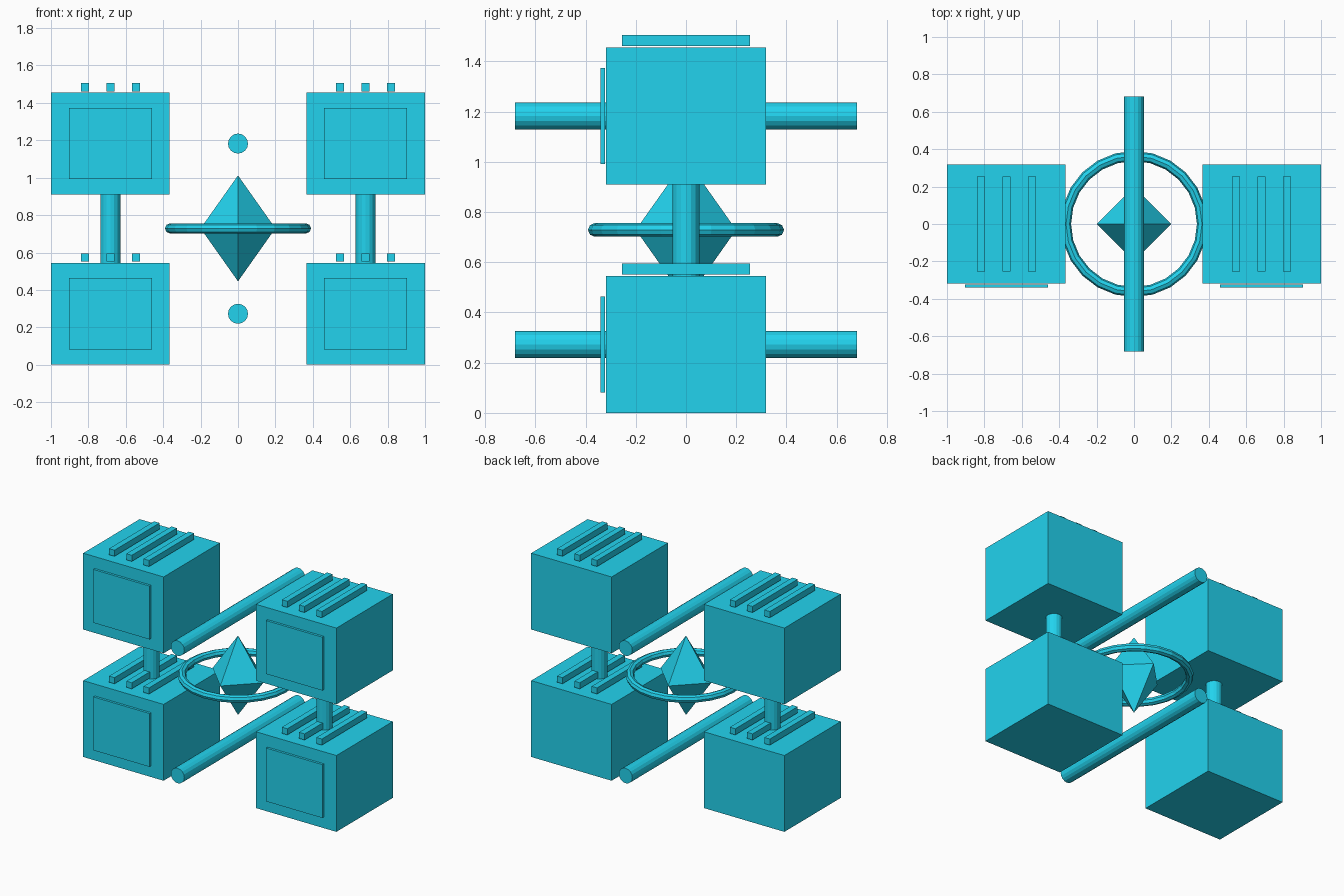
import bpy, bmesh
from math import pi

if "Cube" in bpy.data.objects:
    bpy.data.objects.remove(bpy.data.objects["Cube"])

CX = 0.6825                   # x offset of each stack
BOX = (0.635, 0.636, 0.545)   # cabinet size
LEVELS = (0.0, 0.91)          # base heights of the two tiers
MID_Z = 0.729

teal = bpy.data.materials.new("teal")
teal.diffuse_color = (0.016, 0.651, 0.855, 1)
teal.use_nodes = True
teal.node_tree.nodes["Principled BSDF"].inputs["Base Color"].default_value = teal.diffuse_color


def box(name, size, loc):
    bpy.ops.mesh.primitive_cube_add(size=1, location=loc)
    ob = bpy.context.object
    ob.name = name
    ob.scale = size
    bpy.ops.object.transform_apply(location=False, rotation=False, scale=True)


def rod(name, radius, length, loc, rot=(0, 0, 0)):
    bpy.ops.mesh.primitive_cylinder_add(vertices=16, radius=radius, depth=length,
                                        location=loc, rotation=rot)
    bpy.context.object.name = name


for side, sx in (("left", -1), ("right", 1)):
    x = sx * CX
    for tier, z in zip(("lower", "upper"), LEVELS):
        tag = f"{side}_{tier}"
        # Cabinet with a front panel held just off its face
        box(f"cabinet_{tag}", BOX, (x, 0, z + BOX[2] / 2))
        box(f"front_panel_{tag}", (0.444, 0.017, 0.381), (x, -0.332, z + BOX[2] / 2))
        # Three ribs floating just above the lid
        for i in (-1, 0, 1):
            box(f"top_rib_{tag}_{i + 2}", (0.043, 0.509, 0.044),
                (x + i * 0.1365, 0, z + 0.574))
    # Post joining the two tiers
    rod(f"post_{side}", 0.0535, LEVELS[1] - BOX[2], (x, 0, (LEVELS[1] + BOX[2]) / 2))

# Long horizontal rods running front to back
for tier, z in zip(("lower", "upper"), LEVELS):
    rod(f"cross_rod_{tier}", 0.0535, 1.364, (0, 0, z + BOX[2] / 2), (pi / 2, 0, 0))

# Ring around the crystal
bpy.ops.mesh.primitive_torus_add(major_segments=24, minor_segments=8, major_radius=0.3635,
                                 minor_radius=0.027, location=(0, 0, MID_Z))
bpy.context.object.name = "ring"

# Eight-sided crystal
bm = bmesh.new()
for s in (-1, 1):
    for co in ((0.2 * s, 0, 0), (0, 0.2 * s, 0), (0, 0, 0.283 * s)):
        bm.verts.new(co)
bmesh.ops.convex_hull(bm, input=bm.verts[:])
bmesh.ops.recalc_face_normals(bm, faces=bm.faces[:])
mesh = bpy.data.meshes.new("crystal")
bm.to_mesh(mesh)
bm.free()
crystal = bpy.data.objects.new("crystal", mesh)
crystal.location.z = MID_Z
bpy.context.collection.objects.link(crystal)

# One colour throughout
for ob in bpy.context.scene.objects:
    ob.data.materials.append(teal)
